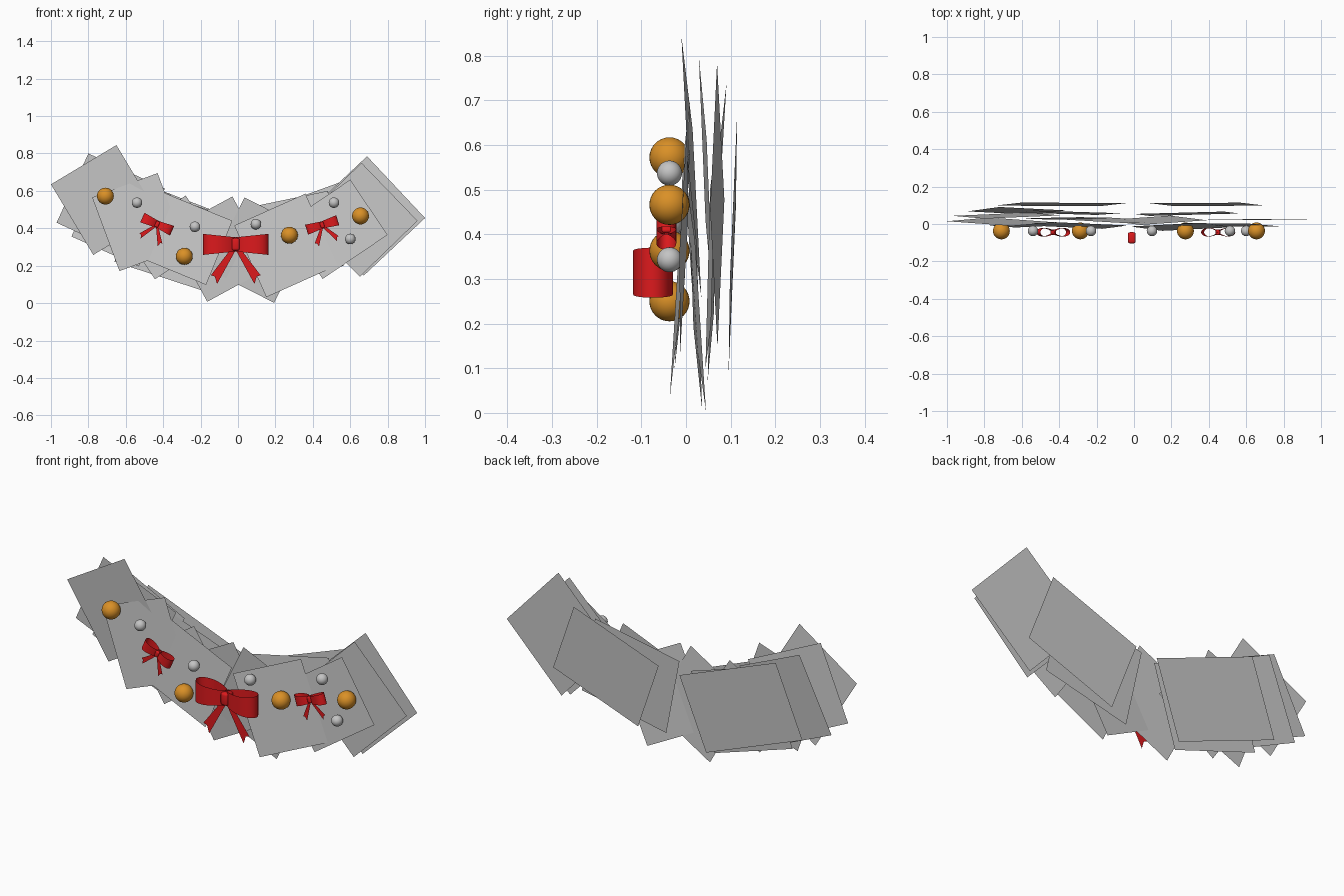
import bpy, bmesh, math
from mathutils import Vector, Matrix

if "Cube" in bpy.data.objects:
    bpy.data.objects.remove(bpy.data.objects["Cube"])


def material(name, rgb):
    m = bpy.data.materials.new(name)
    m.diffuse_color = (*rgb, 1)
    m.use_nodes = True
    m.node_tree.nodes["Principled BSDF"].inputs["Base Color"].default_value = m.diffuse_color
    return m


GREY = material("foliage_grey", (0.59, 0.59, 0.59))
RED = material("ribbon_red", (0.72, 0.010, 0.012))
GOLD = material("bauble_gold", (0.70, 0.28, 0.02))
SILVER = material("bauble_silver", (0.55, 0.55, 0.55))


def finish(bm, name, mat, smooth=False):
    me = bpy.data.meshes.new(name)
    bm.to_mesh(me)
    bm.free()
    me.materials.append(mat)
    for p in me.polygons:
        p.use_smooth = smooth
    ob = bpy.data.objects.new(name, me)
    bpy.context.collection.objects.link(ob)
    return ob


# Foliage cards: top edge a -> b in the front view, depth, y, tilt along x and z
CARDS = [
    (-1.0, .635, -.65, .845, .44, .012, -.03, -.07),
    (-.78, .565, -.43, .695, .42, -.005, .03, .04),
    (-.97, .43, -.80, .80, .45, .045, .02, -.05),
    (-.37, .385, -.03, .57, .43, .02, -.03, -.05),
    (.035, .565, .388, .385, .43, .02, .03, -.08),
    (-.60, .36, -.28, .575, .28, .03, .0, .03),
    (-.60, .675, -.04, .46, .40, .105, .01, .04),
    (.08, .476, .57, .655, .38, .105, -.01, .04),
    (.69, .785, 1.0, .455, .45, .070, -.05, .0),
    (.60, .66, .80, .365, .42, -.005, -.03, .04),
    (-.02, .415, .36, .585, .42, -.015, .02, .07),
    (-.42, .60, -.03, .44, .37, -.008, -.02, .06),
    (.0, .50, .48, .60, .41, .055, .02, .03),
    (.66, .75, .96, .44, .43, .025, .0, -.01),
    (-.72, .74, -.36, .58, .42, .07, -.02, .07),
    (-.53, .62, -.07, .47, .42, .06, -.02, .03),
]
for i, (ax, az, bx, bz, d, y, tx, tz) in enumerate(CARDS):
    a, b = Vector((ax, az)), Vector((bx, bz))
    e = (b - a).normalized()
    n = Vector((e.y, -e.x)) * d
    mid = (a + b + n) / 2
    bm = bmesh.new()
    bm.faces.new([bm.verts.new((p.x, y + tx * (p.x - mid.x) + tz * (p.y - mid.y), p.y))
                  for p in (a, a + n, b + n, b)])
    finish(bm, f"foliage_card_{i + 1}", GREY)


# Baubles
def bauble(name, x, z, r, mat):
    bm = bmesh.new()
    bmesh.ops.create_uvsphere(bm, u_segments=32, v_segments=16, radius=r,
                              matrix=Matrix.Translation((x, -.037, z)))
    finish(bm, name, mat, True)


for x, z in [(-.709, .572), (-.287, .25), (.275, .363), (.655, .466)]:
    bauble("gold_bauble", x, z, .045, GOLD)
for x, z in [(-.54, .537), (-.23, .408), (.096, .422), (.513, .537), (.60, .343)]:
    bauble("silver_bauble", x, z, .028, SILVER)


# Bows: two ribbon loops, two tails and a knot
def bow(name, x, y, z, scale, angle):
    xf = (Matrix.Translation((x, y, z)) @ Matrix.Rotation(-math.radians(angle), 4, 'Y')
          @ Matrix.Scale(scale, 4))
    for side, s in (("left", -1), ("right", 1)):
        bm = bmesh.new()
        n, rings = 28, []
        for k in range(n):
            t = 2 * math.pi * k / n
            u = (1 - math.cos(t)) / 2
            px, py = s * .174 * u, .053 * math.sin(t) * (.35 + .65 * u ** .5)
            h = .038 + .018 * u
            rings.append([bm.verts.new((px, py, h)), bm.verts.new((px, py, -h))])
        for k in range(n):
            p, q = rings[k], rings[(k + 1) % n]
            bm.faces.new((p[0], q[0], q[1], p[1]))
        bm.transform(xf)
        finish(bm, f"{name}_{side}_loop", RED, True)
        bm = bmesh.new()
        tail = [(0, -.03), (.03, -.03), (.133, -.165), (.112, -.172), (.1, -.212)]
        bm.faces.new([bm.verts.new((s * px, -.005, pz)) for px, pz in tail])
        bm.transform(xf)
        finish(bm, f"{name}_{side}_tail", RED)
    bm = bmesh.new()
    bmesh.ops.create_cube(bm, size=1)
    bm.transform(Matrix.Diagonal((.042, .06, .066, 1)))
    bmesh.ops.bevel(bm, geom=bm.edges[:], offset=.012, segments=3, profile=.5, affect='EDGES')
    bm.transform(xf)
    finish(bm, f"{name}_knot", RED, True)


bow("large_bow", -.012, -.074, .314, 1, 0)
bow("small_left_bow", -.432, -.044, .422, .5, -24)
bow("small_right_bow", .45, -.044, .418, .5, 17)
